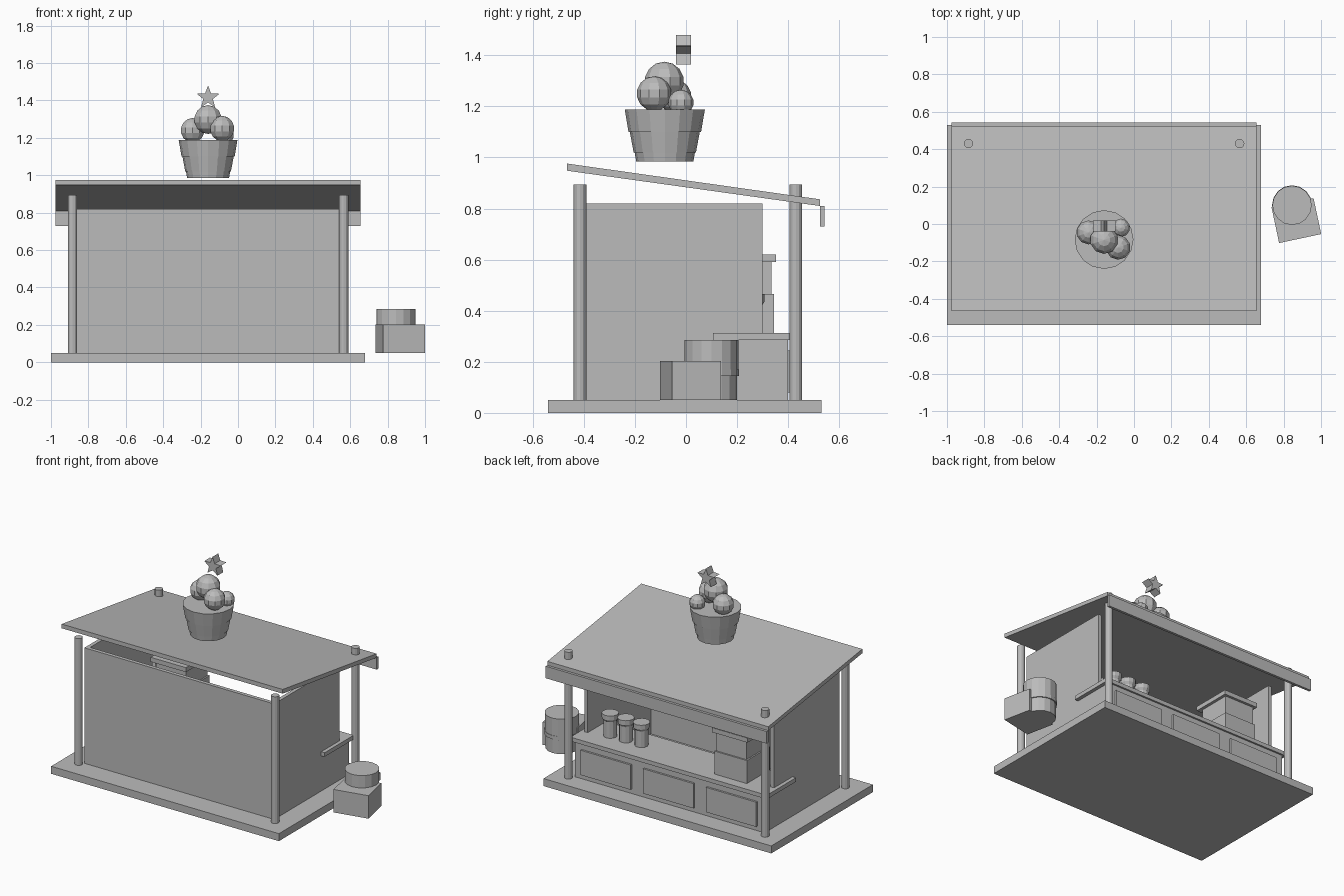
import bpy, bmesh, math
from mathutils import Matrix, Vector

cube = bpy.data.objects.get("Cube")
if cube:
    bpy.data.objects.remove(cube, do_unlink=True)

# single plain finish
grey = bpy.data.materials.new("light_grey")
grey.use_nodes = True
colour = (0.5, 0.5, 0.5, 1)
grey.diffuse_color = colour
grey.node_tree.nodes["Principled BSDF"].inputs["Base Color"].default_value = colour


def finish(name, bm):
    bmesh.ops.recalc_face_normals(bm, faces=bm.faces)
    mesh = bpy.data.meshes.new(name)
    bm.to_mesh(mesh)
    bm.free()
    mesh.materials.append(grey)
    obj = bpy.data.objects.new(name, mesh)
    bpy.context.collection.objects.link(obj)
    return obj


def box(name, x, y, z, turn=0):
    """Box from (min, max) pairs, turned about its own vertical axis."""
    bm = bmesh.new()
    size = [b - a for a, b in (x, y, z)]
    mid = [(a + b) / 2 for a, b in (x, y, z)]
    m = (Matrix.Translation(mid) @ Matrix.Rotation(math.radians(turn), 4, "Z")
         @ Matrix.Diagonal((*size, 1)))
    bmesh.ops.create_cube(bm, size=1, matrix=m)
    return finish(name, bm)


def lathe(name, x, y, profile, sides):
    """Capped turned shape from (radius, height) points."""
    bm = bmesh.new()
    rings = []
    for r, z in profile:
        rings.append([bm.verts.new((x + r * math.cos(math.tau * i / sides),
                                    y + r * math.sin(math.tau * i / sides), z))
                      for i in range(sides)])
    for low, high in zip(rings, rings[1:]):
        for i in range(sides):
            j = (i + 1) % sides
            bm.faces.new((low[i], low[j], high[j], high[i]))
    bm.faces.new(rings[0])
    bm.faces.new(rings[-1])
    return finish(name, bm)


def prism(name, outline, direction):
    """Extrude a flat outline along a direction."""
    bm = bmesh.new()
    face = bm.faces.new([bm.verts.new(p) for p in outline])
    out = bmesh.ops.extrude_face_region(bm, geom=[face])
    verts = [v for v in out["geom"] if isinstance(v, bmesh.types.BMVert)]
    bmesh.ops.translate(bm, verts=verts, vec=Vector(direction))
    return finish(name, bm)


# floor, posts and walls
box("floor_base", (-1, 0.68), (-0.54, 0.53), (0, 0.05))
for side, x in (("right", -0.885), ("left", 0.565)):
    for end, y in (("front", -0.415), ("back", 0.43)):
        lathe(f"{side}_{end}_post", x, y, [(0.025, 0.05), (0.025, 0.895)], 12)
box("front_wall", (-0.86, 0.54), (-0.39, -0.365), (0.05, 0.82))
box("right_wall", (-0.86, -0.835), (-0.365, 0.3), (0.05, 0.82))
box("left_wall", (0.515, 0.54), (-0.365, 0.3), (0.05, 0.82))

# sloping roof and hanging board
prism("roof", [(-0.975, -0.465, 0.948), (-0.975, 0.525, 0.81),
               (-0.975, 0.525, 0.836), (-0.975, -0.465, 0.976)], (1.63, 0, 0))
box("roof_valance", (-0.975, 0.655), (0.525, 0.542), (0.73, 0.81))

# serving counter with three raised panels
box("counter_body", (-0.86, 0.54), (0.14, 0.4), (0.05, 0.285))
box("counter_top", (-0.885, 0.565), (0.105, 0.412), (0.285, 0.312))
for i in range(3):
    mid = 0.305 - 0.463 * i
    box(f"counter_panel_{i + 1}", (mid - 0.185, mid + 0.185), (0.4, 0.413), (0.08, 0.245))

# cups
for i in range(3):
    lathe(f"cup_{i + 1}", 0.38 - 0.115 * i, 0.255,
          [(0.042, 0.31), (0.042, 0.42), (0.052, 0.435), (0.052, 0.465)], 12)

# stacked boxes with a lid
box("lower_box", (-0.69, -0.45), (0.1, 0.345), (0.31, 0.465))
box("upper_box", (-0.68, -0.46), (0.11, 0.335), (0.465, 0.59))
box("box_lid", (-0.7, -0.44), (0.08, 0.352), (0.59, 0.62))

# barrel and crate beside the stall
lathe("barrel", 0.845, 0.1, [(0.1, 0.05), (0.1, 0.145), (0.107, 0.145),
                             (0.107, 0.17), (0.105, 0.17), (0.105, 0.285)], 16)
box("crate", (0.753, 0.983), (-0.08, 0.116), (0.05, 0.203), 12)

# tapered pot
lathe("pot", -0.16, -0.083, [(0.112, 0.985), (0.118, 1.02), (0.122, 1.02), (0.137, 1.1),
                             (0.142, 1.1), (0.157, 1.188)], 16)

# ball foliage
balls = [((-0.16, -0.085, 1.298), 0.077), ((-0.085, -0.125, 1.25), 0.068),
         ((-0.243, -0.045, 1.24), 0.066), ((-0.07, -0.02, 1.215), 0.05)]
for i, (centre, radius) in enumerate(balls):
    bm = bmesh.new()
    bmesh.ops.create_uvsphere(bm, u_segments=10, v_segments=7, radius=radius,
                              matrix=Matrix.Translation(centre))
    finish(f"foliage_ball_{i + 1}", bm)

# star topper
star = []
for i in range(10):
    r = 0.027 if i % 2 else 0.0636
    a = math.pi * i / 5
    star.append((-0.16 + r * math.sin(a), -0.04, 1.416 + r * math.cos(a)))
prism("star_topper", star, (0, 0.06, 0))
